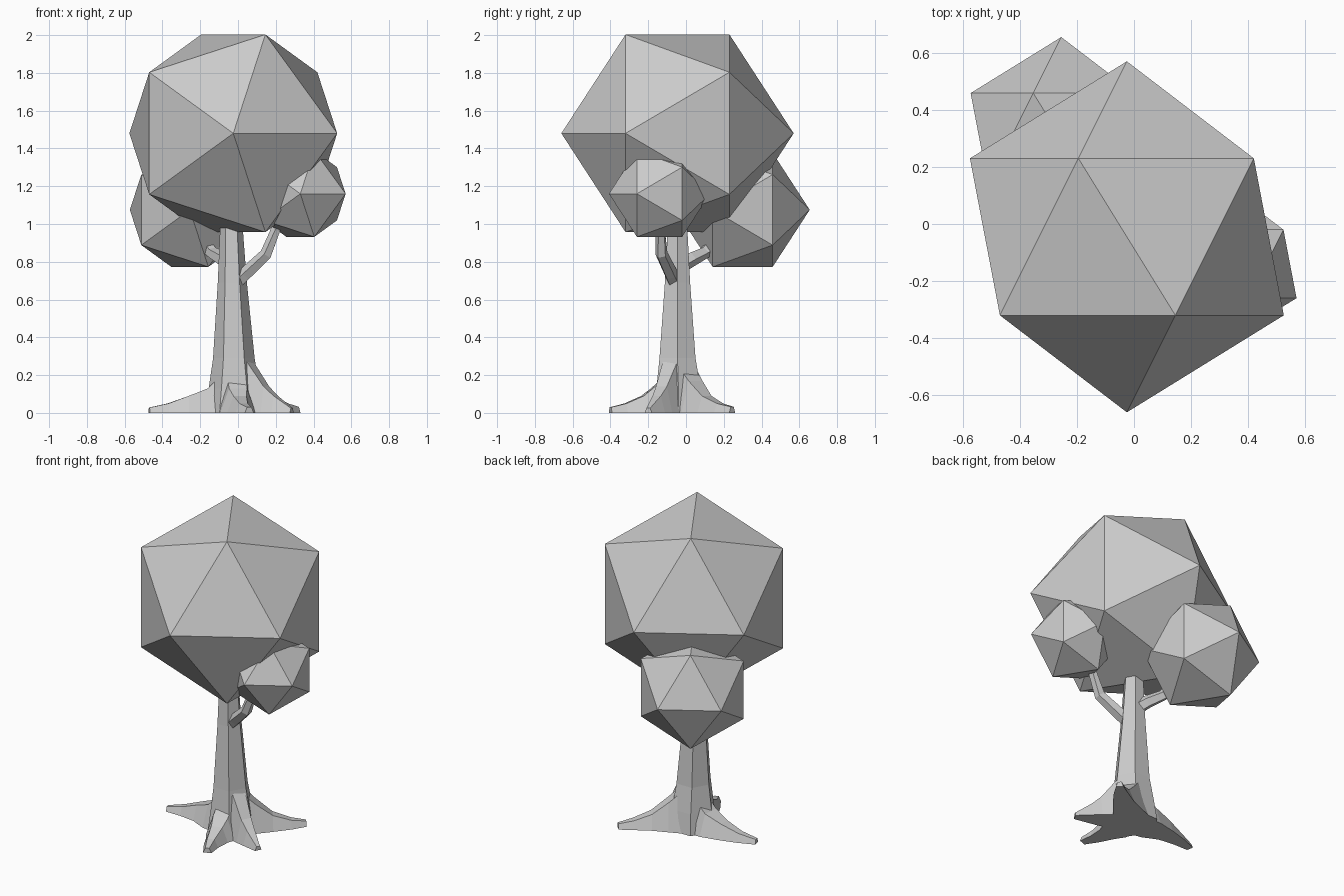
import bpy, bmesh, math
from mathutils import Vector

if "Cube" in bpy.data.objects:
    bpy.data.objects.remove(bpy.data.objects["Cube"])


def loft(name, rings):
    """Skin a list of equal-length point rings and cap both ends."""
    bm = bmesh.new()
    vs = [[bm.verts.new(p) for p in ring] for ring in rings]
    n = len(rings[0])
    for a, b in zip(vs, vs[1:]):
        for i in range(n):
            j = (i + 1) % n
            bm.faces.new((a[i], a[j], b[j], b[i]))
    bm.faces.new(vs[0])
    bm.faces.new(vs[-1])
    bmesh.ops.recalc_face_normals(bm, faces=bm.faces)
    me = bpy.data.meshes.new(name)
    bm.to_mesh(me)
    bm.free()
    ob = bpy.data.objects.new(name, me)
    bpy.context.collection.objects.link(ob)
    return ob


def tangents(pts):
    return [(pts[min(i + 1, len(pts) - 1)] - pts[max(i - 1, 0)]).normalized()
            for i in range(len(pts))]


def branch(name, path, sides=5):
    """Tapered tube along (x, y, z, radius) points."""
    pts = [Vector(p[:3]) for p in path]
    rings = []
    for p, t, q in zip(pts, tangents(pts), path):
        side = t.cross(Vector((0, 0, 1))).normalized()
        up = side.cross(t)
        rings.append([p + q[3] * (side * math.cos(a) + up * math.sin(a))
                      for a in (2 * math.pi * k / sides for k in range(sides))])
    return loft(name, rings)


def root(name, path):
    """Flat-bottomed root along (x, y, half width, height) points."""
    pts = [Vector((p[0], p[1], 0)) for p in path]
    rings = []
    for p, t, (_, _, w, h) in zip(pts, tangents(pts), path):
        s = Vector((-t.y, t.x, 0))
        up = Vector((0, 0, h))
        rings.append([p - s * w, p + s * w, p + s * w * 0.5 + up, p - s * w * 0.5 + up])
    return loft(name, rings)


# Foliage: plain icosahedra tipped onto their side
for name, r, loc in (
    ("main_foliage", 0.615, (-0.025, -0.045, 1.48)),
    ("right_foliage", 0.268, (0.33, -0.14, 1.16)),
    ("back_left_foliage", 0.355, (-0.255, 0.30, 1.075)),
):
    bpy.ops.mesh.primitive_ico_sphere_add(subdivisions=1, radius=r, location=loc,
                                          rotation=(math.pi / 2, 0, 0))
    bpy.context.object.name = name

# Trunk: six-sided, flared towards the ground
trunk = [(-0.02, -0.04, 0.0, 0.155), (-0.02, -0.04, 0.13, 0.135), (-0.022, -0.045, 0.29, 0.11),
         (-0.03, -0.045, 0.69, 0.077), (-0.035, -0.045, 0.98, 0.06)]
loft("trunk", [[(x + r * math.cos(k * math.pi / 3), y + r * math.sin(k * math.pi / 3), z)
                for k in range(6)] for x, y, z, r in trunk])

# Branches
branch("right_branch", [(-0.01, -0.06, 0.69, 0.04), (0.04, -0.08, 0.735, 0.038),
                        (0.15, -0.13, 0.84, 0.034), (0.20, -0.135, 0.97, 0.026),
                        (0.24, -0.14, 1.06, 0.022)])
branch("back_left_branch", [(-0.04, -0.03, 0.78, 0.042), (-0.08, 0.03, 0.815, 0.04),
                            (-0.14, 0.10, 0.85, 0.034), (-0.22, 0.20, 0.97, 0.028)])

# Roots
root("left_root", [(-0.04, -0.04, 0.11, 0.24), (-0.155, -0.03, 0.10, 0.13),
                   (-0.26, -0.02, 0.065, 0.09), (-0.37, -0.03, 0.042, 0.05),
                   (-0.47, -0.05, 0.022, 0.028)])
root("back_right_root", [(0.0, -0.01, 0.11, 0.27), (0.09, 0.05, 0.09, 0.17),
                         (0.17, 0.11, 0.065, 0.09), (0.25, 0.18, 0.045, 0.05),
                         (0.315, 0.245, 0.022, 0.032)])
root("front_root", [(-0.01, -0.06, 0.11, 0.24), (0.0, -0.18, 0.095, 0.13),
                    (0.01, -0.23, 0.07, 0.09), (0.03, -0.32, 0.045, 0.05),
                    (0.06, -0.40, 0.025, 0.03)])
root("front_right_root", [(0.0, -0.06, 0.10, 0.30), (0.065, -0.085, 0.085, 0.27),
                          (0.15, -0.13, 0.065, 0.14), (0.20, -0.155, 0.05, 0.09),
                          (0.285, -0.20, 0.022, 0.025)])
